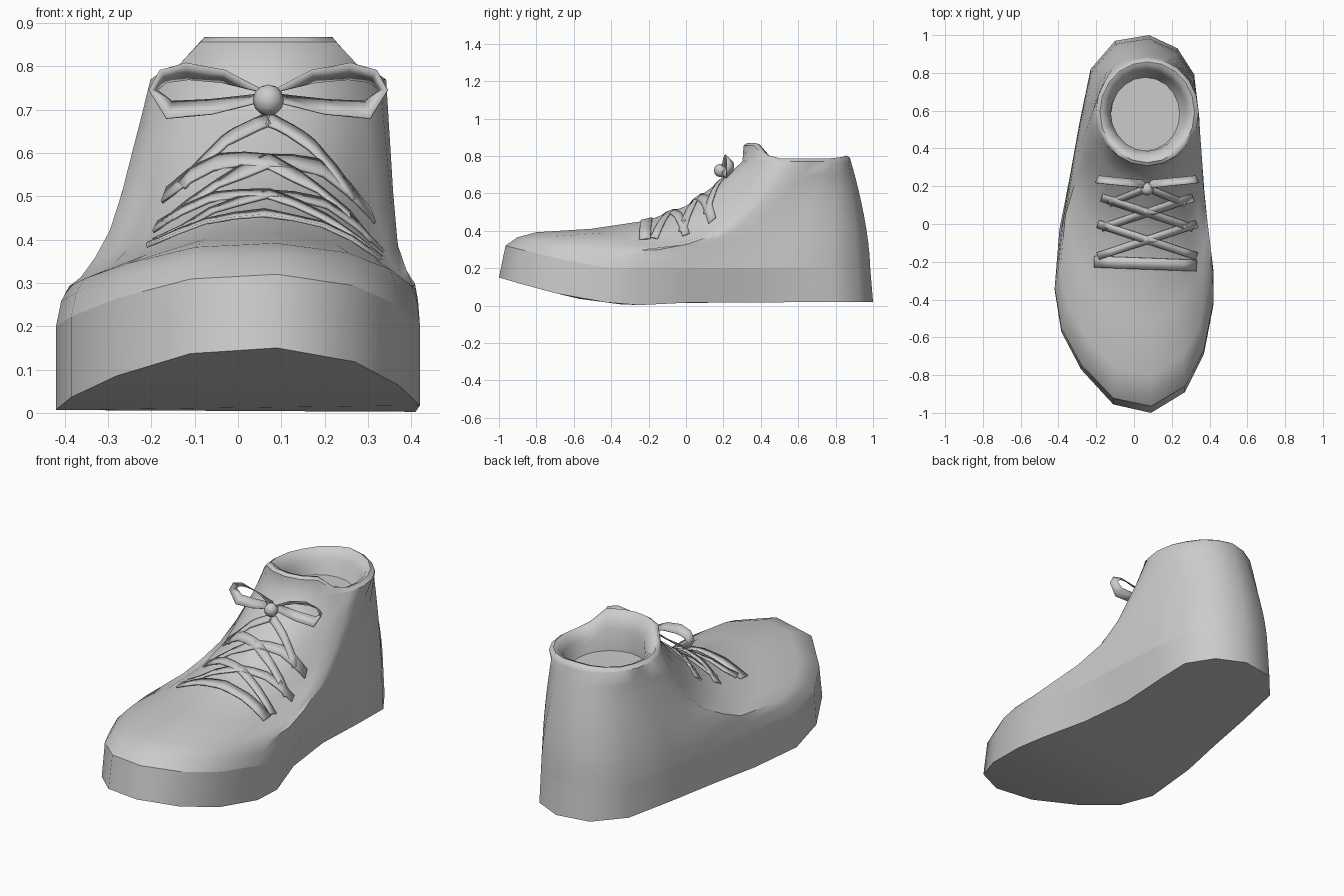
import bpy, bmesh, math
from mathutils import Vector
from mathutils.bvhtree import BVHTree

if "Cube" in bpy.data.objects:
    bpy.data.objects.remove(bpy.data.objects["Cube"])


def interp(table, v):
    for (a, fa), (b, fb) in zip(table, table[1:]):
        if v <= b:
            return fa + (fb - fa) * max(0, (v - a) / (b - a))
    return table[-1][1]


def make(name, verts, faces, angle=40, thickness=0):
    mesh = bpy.data.meshes.new(name)
    mesh.from_pydata(verts, [], faces)
    bm = bmesh.new()
    bm.from_mesh(mesh)
    bmesh.ops.recalc_face_normals(bm, faces=bm.faces)
    bm.to_mesh(mesh)
    bm.free()
    ob = bpy.data.objects.new(name, mesh)
    bpy.context.collection.objects.link(ob)
    if thickness:
        mod = ob.modifiers.new("thickness", 'SOLIDIFY')
        mod.thickness = thickness
        mod.offset = 0
    bpy.ops.object.select_all(action='DESELECT')
    ob.select_set(True)
    bpy.context.view_layer.objects.active = ob
    bpy.ops.object.shade_smooth_by_angle(angle=math.radians(angle))
    return ob


def bridge(rings, n):
    return [(r * n + j, r * n + (j + 1) % n, (r + 1) * n + (j + 1) % n, (r + 1) * n + j)
            for r in range(rings - 1) for j in range(n)]


# Foot outline seen from above, from the toe around the +x side to the heel and back
OUT = [(.09, -1), (.27, -.89), (.37, -.69), (.42, -.43), (.42, -.25), (.385, 0), (.36, .3),
       (.345, .58), (.32, .79), (.23, .93), (.08, 1), (-.1, .97), (-.23, .82), (-.29, .53),
       (-.34, .25), (-.385, -.03), (-.42, -.35), (-.385, -.57), (-.28, -.77), (-.11, -.955)]
N = len(OUT)
BOTTOM = [(-1, .15), (-.88, .115), (-.6, .04), (-.3, 0), (0, .015), (1, .02)]
SOLE_TOP = [(-.97, .32), (-.75, .265), (-.45, .2), (1, .2)]
WAIST = {4: .01, 5: .05, 6: .06, 7: .03, 15: .01, 16: -.0}

# Sole: bottom ring, top ring, and a bottom closed by left-right strips
bottom = [(x - WAIST.get(j, 0), y, interp(BOTTOM, y)) for j, (x, y) in enumerate(OUT)]
top = [(x, y * (.965 if y < 0 else .985), interp(SOLE_TOP, y * .97)) for x, y in OUT]
faces = bridge(2, N)
faces += [(0, 1, N - 1), (9, 10, 11)]
faces += [(j, j + 1, N - j - 1, N - j) for j in range(1, 9)]
make("sole", bottom + top, faces, 50)

# Upper: every outline point rises along a vamp curve (front) or a bulged wall (back)
VAMP = [(0, 0), (.05, .1), (.13, .16), (.36, .2), (.6, .3), (.76, .47), (.84, .63), (.92, .8), (1, 1)]
CX, CY, RX, RY = .07, .592, .272, .29


def collar(j, s):
    a = math.radians(-90 + 360 * j / N)
    return CX + RX * s * math.cos(a), CY + RY * s * math.sin(a)


verts = []
for i, (tf, hf) in enumerate(VAMP):
    u = i / (len(VAMP) - 1)
    for j in range(N):
        sx, sy, sz = top[j]
        w = min(1, max(0, (.4 - sy) / .75))
        t = tf * w + u ** 1.6 * (1 - w)
        h = hf * w + u * (1 - w)
        cx, cy = collar(j, 1)
        verts.append((sx + (cx - sx) * t, sy + (cy - sy) * t, sz + (.77 - sz) * h))

# Padded collar rim with raised tongue at the front, then the lining down to the insole
LIP = [(2, .868), (3, .805), (4, .785), (7, .785), (10, .802)]
for s, drop in ((.98, .012), (.92, 0), (.84, .008), (.76, .045), (.71, .08)):
    for j in range(N):
        verts.append((*collar(j, s), interp(LIP, min(j, N - j)) - drop))
for j in range(N):
    x, y = collar(j, .67)
    verts.append((x - .01, y - .01, .67))
rings = len(VAMP) + 6
faces = bridge(rings, N) + [tuple(range((rings - 1) * N, rings * N))]
upper = make("upper", verts, faces, 50)

# Laces: flat ribbons draped on the vamp
bm = bmesh.new()
bm.from_mesh(upper.data)
tree = BVHTree.FromBMesh(bm)
bm.free()


def drape(x, y):
    hit = tree.ray_cast(Vector((x, y, 2)), Vector((0, 0, -1)))[0]
    return (x, y, hit.z + .007)


def lace(name, a, b, width=.04, steps=8):
    a, b = Vector(a), Vector(b)
    d = (b - a).normalized()
    side = Vector((-d.y, d.x)) * width / 2
    pts = []
    for i in range(steps + 1):
        p = a.lerp(b, i / steps)
        pts += [drape(*(p + side)), drape(*(p - side))]
    make(name, pts, [(2 * i, 2 * i + 1, 2 * i + 3, 2 * i + 2) for i in range(steps)], 40, .007)


lace("lace_bar", (-.21, -.2), (.33, -.22), .06)
for k, (y0, y1, half) in enumerate([(-.17, 0, .26), (-.02, .14, .24)]):
    for s, side in ((1, "right"), (-1, "left")):
        lace(f"lace_cross_{k}_{side}", (CX - s * half, y0), (CX + s * half, y1))
for s, side in ((1, "right"), (-1, "left")):
    lace(f"lace_to_knot_{side}", (CX + s * .2, .11), (CX, .19), .035)

# Bow loops: tilted ribbon between an outer and a smaller inner outline
LOOP = [(0, .008), (.1, .06), (.19, .077), (.25, .06), (.275, .015), (.235, -.05), (.13, -.04), (0, -.008)]
for s, side in ((1, "right"), (-1, "left")):
    pts = []
    for x, z in LOOP:
        pts.append((CX + s * x, .19 + .1 * x, .73 + z))
    for x, z in LOOP:
        x, z = .15 + (x - .15) * .85, .015 + (z - .015) * .4
        pts.append((CX + s * x, .23 + .1 * x, .73 + z))
    make(f"bow_loop_{side}", pts, bridge(2, len(LOOP)), 40, .004)

# Knot
bpy.ops.mesh.primitive_uv_sphere_add(segments=8, ring_count=6, radius=.036, location=(CX, .185, .722))
bpy.context.object.name = "knot"
bpy.ops.object.shade_smooth_by_angle(angle=math.radians(60))
